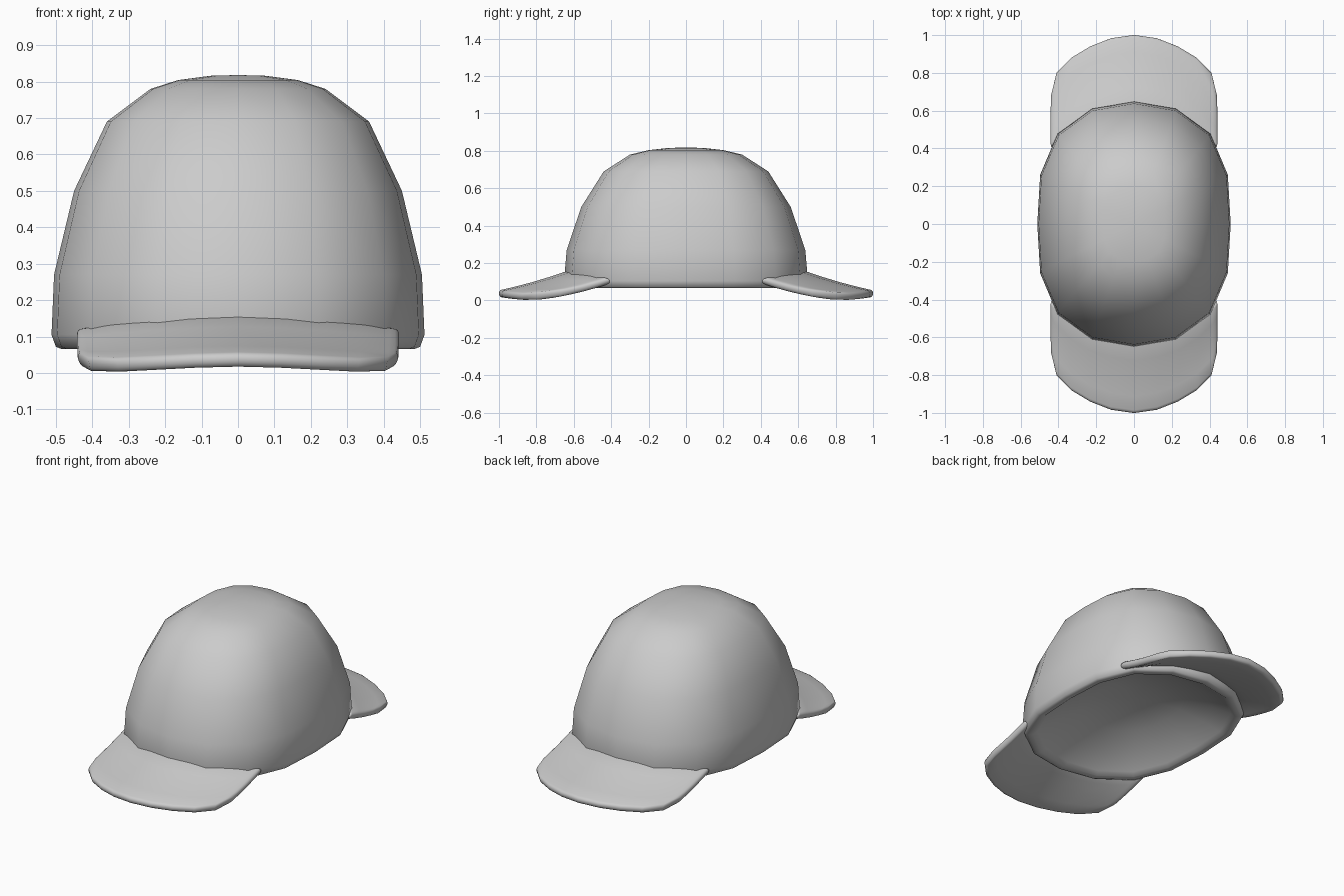
import bpy, math

if "Cube" in bpy.data.objects:
    bpy.data.objects.remove(bpy.data.objects["Cube"])


def add_object(name, verts, faces):
    mesh = bpy.data.meshes.new(name)
    mesh.from_pydata(verts, [], faces)
    for p in mesh.polygons:
        p.use_smooth = True
    obj = bpy.data.objects.new(name, mesh)
    bpy.context.collection.objects.link(obj)
    return obj


# Sixteen-sided, slightly squared oval used for every crown ring
quarter = [(1.0, 0.0), (0.97, 0.40), (0.79, 0.735), (0.435, 0.94)]
oval = quarter + [(0.0, 1.0)] + [(-x, y) for x, y in reversed(quarter)]
oval += [(-x, -y) for x, y in oval[1:8]]

# Crown profile as (half width, half depth, height): outside, rim, shallow hollow
outside = [(0.075, 0.09, 0.816), (0.165, 0.20, 0.804), (0.24, 0.30, 0.78),
           (0.36, 0.44, 0.69), (0.45, 0.56, 0.50), (0.505, 0.638, 0.27),
           (0.512, 0.652, 0.105)]
rim = [(0.50, 0.64, 0.072), (0.485, 0.622, 0.066), (0.46, 0.595, 0.068)]
hollow = [(0.44, 0.57, 0.085), (0.36, 0.46, 0.14), (0.24, 0.30, 0.20),
          (0.12, 0.15, 0.232)]
levels = outside + rim + hollow

verts = [(x * a, y * b, z) for a, b, z in levels for x, y in oval]
n = len(oval)
faces = []
for r in range(len(levels) - 1):
    for i in range(n):
        j = (i + 1) % n
        faces.append((r * n + i, (r + 1) * n + i, (r + 1) * n + j, r * n + j))
top, under = len(verts), len(verts) + 1
verts += [(0, 0, 0.818), (0, 0, 0.24)]
last = (len(levels) - 1) * n
for i in range(n):
    j = (i + 1) % n
    faces.append((top, i, j))
    faces.append((under, last + j, last + i))
add_object("crown", verts, faces)

# Visor: half outlines of the crown seam and the free edge, as (x, y, z)
seam = [(0, 0.625, 0.140), (0.13, 0.60, 0.135), (0.24, 0.565, 0.128),
        (0.34, 0.50, 0.119), (0.41, 0.43, 0.110), (0.439, 0.40, 0.107)]
edge = [(0, 1.0, 0.033), (0.12, 0.983, 0.030), (0.23, 0.94, 0.024),
        (0.33, 0.88, 0.019), (0.408, 0.80, 0.022), (0.439, 0.67, 0.038)]


def both_sides(half):
    return [(-x, -y, z) for x, y, z in reversed(half[1:])] + [(x, -y, z) for x, y, z in half]


rows = [0, 0.25, 0.5, 0.75, 1]
seam, edge = both_sides(seam), both_sides(edge)
c = len(seam)
verts = []
for t in rows:
    for p, q in zip(seam, edge):
        x, y, z = (a + (b - a) * t for a, b in zip(p, q))
        verts.append((x, y, z - 0.007 * math.sin(math.pi * t)))
faces = [(r * c + i, (r + 1) * c + i, (r + 1) * c + i + 1, r * c + i + 1)
         for r in range(len(rows) - 1) for i in range(c - 1)]

# Matching visors at the front and the back
for name, turn in (("front_visor", 0), ("back_visor", math.pi)):
    visor = add_object(name, verts, faces)
    visor.rotation_euler.z = turn
    solid = visor.modifiers.new("thickness", 'SOLIDIFY')
    solid.thickness, solid.offset = 0.041, 0
    bevel = visor.modifiers.new("rounded_edge", 'BEVEL')
    bevel.width, bevel.segments = 0.017, 3
    bevel.limit_method, bevel.angle_limit = 'ANGLE', math.radians(50)
